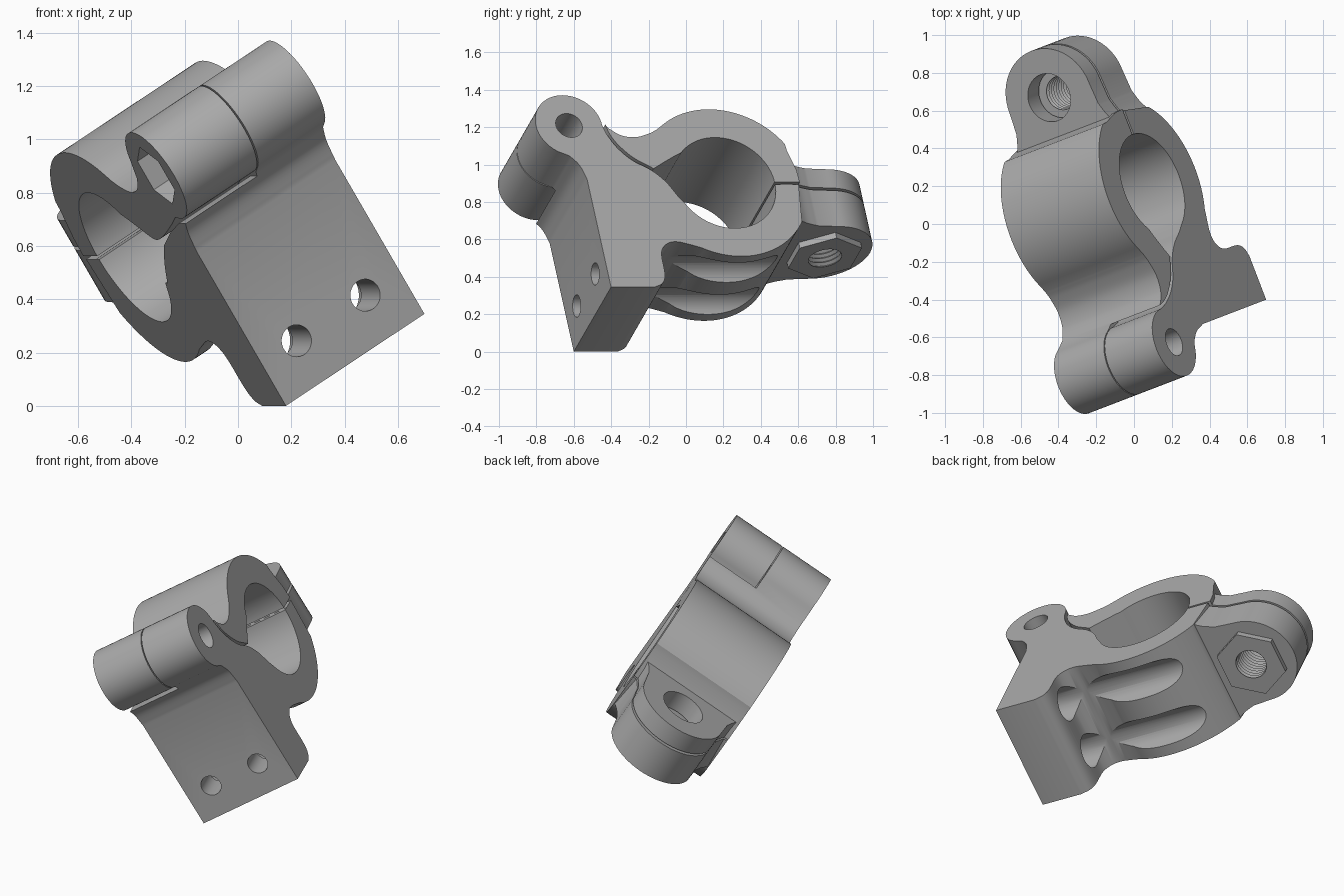
import bpy, bmesh
from math import sin, cos, radians
from mathutils import Matrix, Vector

if "Cube" in bpy.data.objects:
    bpy.data.objects.remove(bpy.data.objects["Cube"])

grey = bpy.data.materials.new("machined_grey")
grey.use_nodes = True
grey.diffuse_color = (0.4, 0.4, 0.4, 1)
grey.node_tree.nodes["Principled BSDF"].inputs["Base Color"].default_value = (0.4, 0.4, 0.4, 1)

# Clamp frame: axis 0 = along the tube, 1 = backwards, 2 = up the mounting plate
FRAME = (Matrix.Translation((0.18, -0.6, 0)) @ Matrix.Rotation(radians(21), 4, 'Z')
         @ Matrix.Rotation(radians(-31.8), 4, 'Y'))
WIDTH, MID = 0.655, 0.335
TUBE, PIN = (0.785, 0.656), (-0.035, 1.017)
OUTER, BORE, KNUCKLE = 0.462, 0.285, 0.19
BOLT = (WIDTH / 2, 1.41)


def arc(c, r, a0, a1, n=32):
    angles = [radians(a0 + (a1 - a0) * i / n) for i in range(n + 1)]
    return [(c[0] + r * cos(t), c[1] + r * sin(t)) for t in angles]


def circle(c, r, n=48):
    return arc(c, r, 0, 360, n)[:-1]


def spline(pts, n=5):
    """Smooth curve through the given points."""
    p = [Vector(q) for q in pts]
    p = [2 * p[0] - p[1]] + p + [2 * p[-1] - p[-2]]
    out = []
    for a, b, c, d in zip(p, p[1:], p[2:], p[3:]):
        for i in range(n):
            t = i / n
            v = 0.5 * (2 * b + (c - a) * t + (2 * a - 5 * b + 4 * c - d) * t * t
                       + (3 * b - a - 3 * c + d) * t ** 3)
            out.append(tuple(v))
    return out + [tuple(p[-2])]


def solid(name, axis, sections):
    """Skin a stack of equal outlines placed along one axis."""
    bm = bmesh.new()
    rings = []
    for t, pts in sections:
        ring = []
        for p in pts:
            co = list(p)
            co.insert(axis, t)
            ring.append(bm.verts.new(co))
        rings.append(ring)
    for r, s in zip(rings, rings[1:]):
        for i in range(len(r)):
            bm.faces.new((r[i - 1], r[i], s[i], s[i - 1]))
    bm.faces.new(rings[0])
    bm.faces.new(rings[-1])
    bmesh.ops.recalc_face_normals(bm, faces=bm.faces)
    mesh = bpy.data.meshes.new(name)
    bm.to_mesh(mesh)
    bm.free()
    mesh.materials.append(grey)
    ob = bpy.data.objects.new(name, mesh)
    bpy.context.collection.objects.link(ob)
    ob.matrix_world = FRAME
    return ob


def prism(name, axis, lo, hi, pts):
    return solid(name, axis, [(lo, pts), (hi, pts)])


def combine(ob, other, op):
    bpy.context.view_layer.objects.active = ob
    m = ob.modifiers.new(op, 'BOOLEAN')
    m.operation, m.solver, m.object = op, 'EXACT', other
    bpy.ops.object.modifier_apply(modifier=m.name)
    bpy.data.objects.remove(other)


def finish(ob):
    bpy.ops.object.select_all(action='DESELECT')
    ob.select_set(True)
    bpy.context.view_layer.objects.active = ob
    bpy.ops.object.shade_smooth_by_angle(angle=radians(28))


# Side profile of the lower half: foot, plate, hinge knuckle and half ring
lower_profile = (
    [(0, 0)]
    + spline([(.25, 0), (.30, .025), (.325, .08), (.33, .2), (.35, .25), (.39, .28),
              (.44, .285), (.50, .27)])
    + arc(TUBE, OUTER, 242, 328)
    + [(1.205, .647)]
    + arc(TUBE, BORE, 358, 210, 48)
    + spline([(.50, .57), (.45, .66), (.38, .735), (.28, .80), (.21, .88), (.17, .96)])
    + arc(PIN, KNUCKLE, 0, 240)
    + spline([(-.07, .825), (-.025, .765), (0, .68)]))

# Side profile of the upper half: half ring, neck and hinge knuckle
upper_profile = (
    [(1.215, .662), (1.21, .74), (1.18, .86)]
    + arc(TUBE, OUTER, 32, 128, 48)
    + spline([(.46, .99), (.41, .965), (.33, .943), (.25, .955), (.185, 1.0)])
    + arc(PIN, KNUCKLE, 20, 285, 48)
    + spline([(.1, .80), (.22, .76), (.32, .735), (.38, .74), (.46, .785), (.53, .825)])
    + arc(TUBE, BORE, 138, 1, 48))

# Plan of the bolt ear, flaring into the full width at the ring
flare = spline([(WIDTH, 1.17), (.625, 1.22), (.6, 1.29)])
ear_plan = ([(WIDTH, 1.1)] + flare + arc(BOLT, .265, 0, 180)
            + [(WIDTH - a, b) for a, b in reversed(flare)] + [(0, 1.1)])

lower = prism("lower_clamp", 0, 0, WIDTH, lower_profile)
upper = prism("upper_clamp", 0, 0, WIDTH, upper_profile)

# Hinge relief: each half keeps the knuckle on one side only
relief = [(-.5, 1.4), (-.5, .80), (.02, .805), (.16, .765), (.30, .71), (.36, .67),
          (.43, .61), (.50, .54), (.6, .56), (.8, .7), (.8, 1.4)]
combine(lower, prism("lower_relief", 0, -.1, MID + .003, relief), 'DIFFERENCE')
slit = spline([(.52, .60), (.465, .67), (.395, .745), (.295, .812), (.225, .89),
               (.188, .96), (.172, 1.03)])
slit += [(.1, 1.4), (-.5, 1.4), (-.5, .5), (.5, .5)]
combine(upper, prism("upper_relief", 0, MID - .003, 1, slit), 'DIFFERENCE')

# Bolt ears and the raised hexagon nut
combine(lower, prism("lower_ear", 2, .42, .647, ear_plan), 'UNION')
combine(lower, prism("nut", 2, .385, .45, circle(BOLT, .205, 6)), 'UNION')
combine(upper, prism("upper_ear", 2, .662, .78, ear_plan), 'UNION')

# Bolt holes: plain above, threaded below
combine(upper, prism("ear_hole", 2, .5, 1, circle(BOLT, .13)), 'DIFFERENCE')
thread = [(.36 + .013 * i, circle(BOLT, .105 if i % 2 else .09)) for i in range(24)]
combine(lower, solid("thread", 2, thread), 'DIFFERENCE')

# Hinge pin hole with a hexagon pocket in the front end
for half in (lower, upper):
    combine(half, prism("pin_hole", 0, -.2, 1, circle(PIN, .075)), 'DIFFERENCE')
combine(upper, prism("hex_pocket", 0, -.1, .11, arc(PIN, .125, 90, 450, 6)[:-1]), 'DIFFERENCE')

# Mounting holes with screw channels that scoop the foot and the ring
for a in (.165, .49):
    c = (a, .185)
    combine(lower, prism("screw_hole", 1, -.1, .3, circle(c, .06)), 'DIFFERENCE')
    combine(lower, prism("screw_channel", 1, .2, 1.3, circle(c, .1)), 'DIFFERENCE')

finish(lower)
finish(upper)
